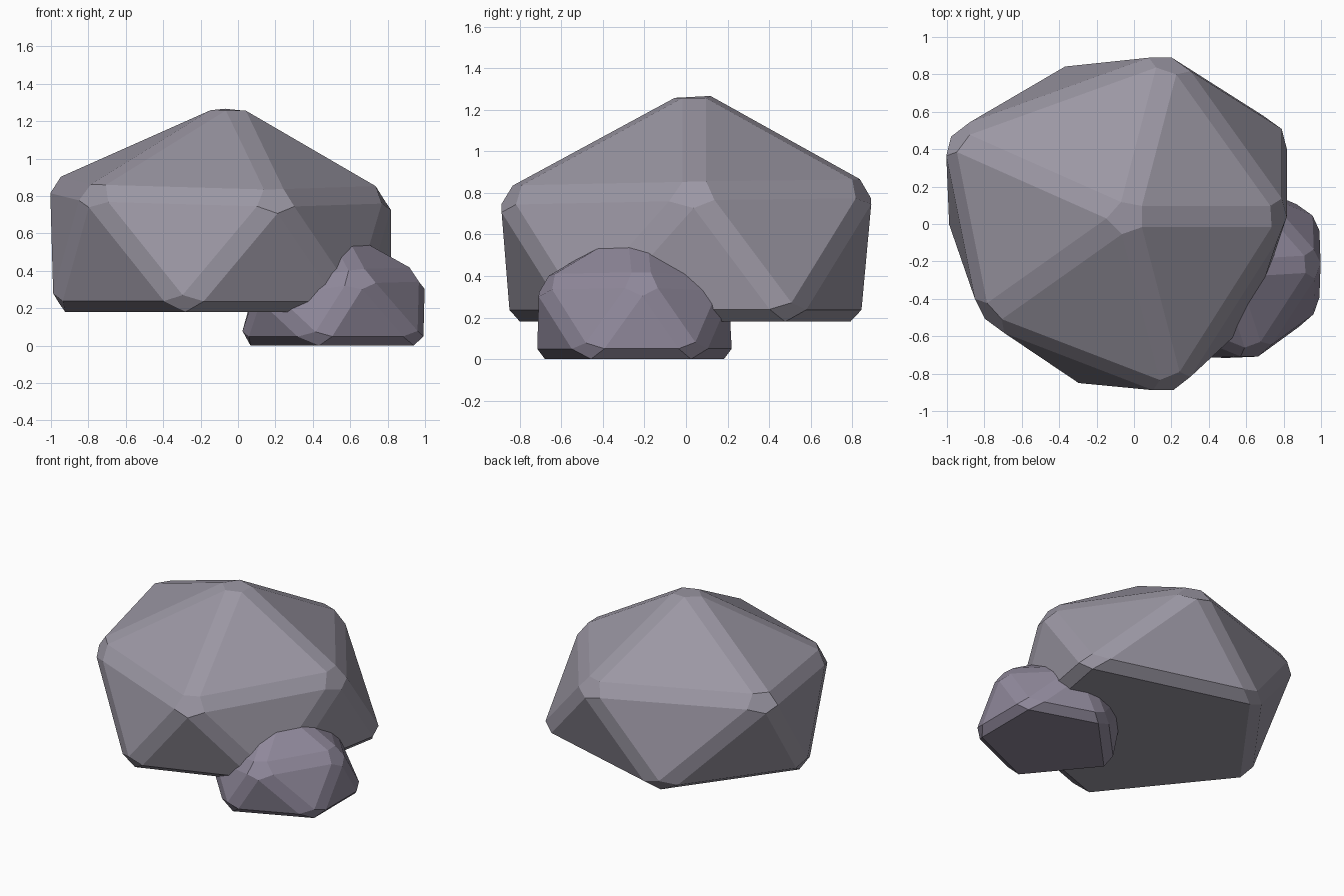
import bpy, bmesh

if "Cube" in bpy.data.objects:
    bpy.data.objects.remove(bpy.data.objects["Cube"])


def rock(name, top, shoulder, foot, base_z, bevel, color):
    """Faceted boulder: hull of a peak, a shoulder ring and a flat foot ring."""
    bm = bmesh.new()
    pts = [top] + shoulder + [(x, y, base_z) for x, y in foot]
    for p in pts:
        bm.verts.new(p)
    bmesh.ops.convex_hull(bm, input=bm.verts[:])
    # merge the flat underside, then chip the edges
    bmesh.ops.dissolve_limit(bm, angle_limit=0.02, verts=bm.verts[:], edges=bm.edges[:])
    bmesh.ops.recalc_face_normals(bm, faces=bm.faces[:])
    me = bpy.data.meshes.new(name)
    bm.to_mesh(me)
    bm.free()
    ob = bpy.data.objects.new(name, me)
    bpy.context.collection.objects.link(ob)
    mod = ob.modifiers.new("chipped_edges", 'BEVEL')
    mod.width = bevel
    mod.segments = 1
    mod.limit_method = 'ANGLE'
    mod.angle_limit = 0.35
    mat = bpy.data.materials.new(name + "_stone")
    mat.diffuse_color = color
    mat.use_nodes = True
    mat.node_tree.nodes["Principled BSDF"].inputs["Base Color"].default_value = mat.diffuse_color
    me.materials.append(mat)
    return ob


# Large boulder
rock("large_boulder", (-0.03, 0.04, 1.32),
     [(0.83, 0.04, 0.82), (0.20, 0.92, 0.83), (-1.02, 0.48, 0.88),
      (-0.82, -0.52, 0.83), (0.22, -0.92, 0.80)],
     [(-0.30, -0.87), (0.64, -0.53), (0.83, 0.52), (-0.37, 0.86), (-1.00, 0.0)],
     0.18, 0.06, (0.33, 0.31, 0.37, 1))

# Small boulder leaning against its front right
rock("small_boulder", (0.50, -0.24, 0.67),
     [(1.00, -0.21, 0.39), (0.62, 0.22, 0.37), (0.10, 0.03, 0.36),
      (0.10, -0.50, 0.30), (0.66, -0.73, 0.38)],
     [(0.42, -0.74), (0.99, -0.49), (0.99, 0.06), (0.45, 0.24), (0.0, -0.23)],
     0.0, 0.05, (0.28, 0.25, 0.33, 1))
